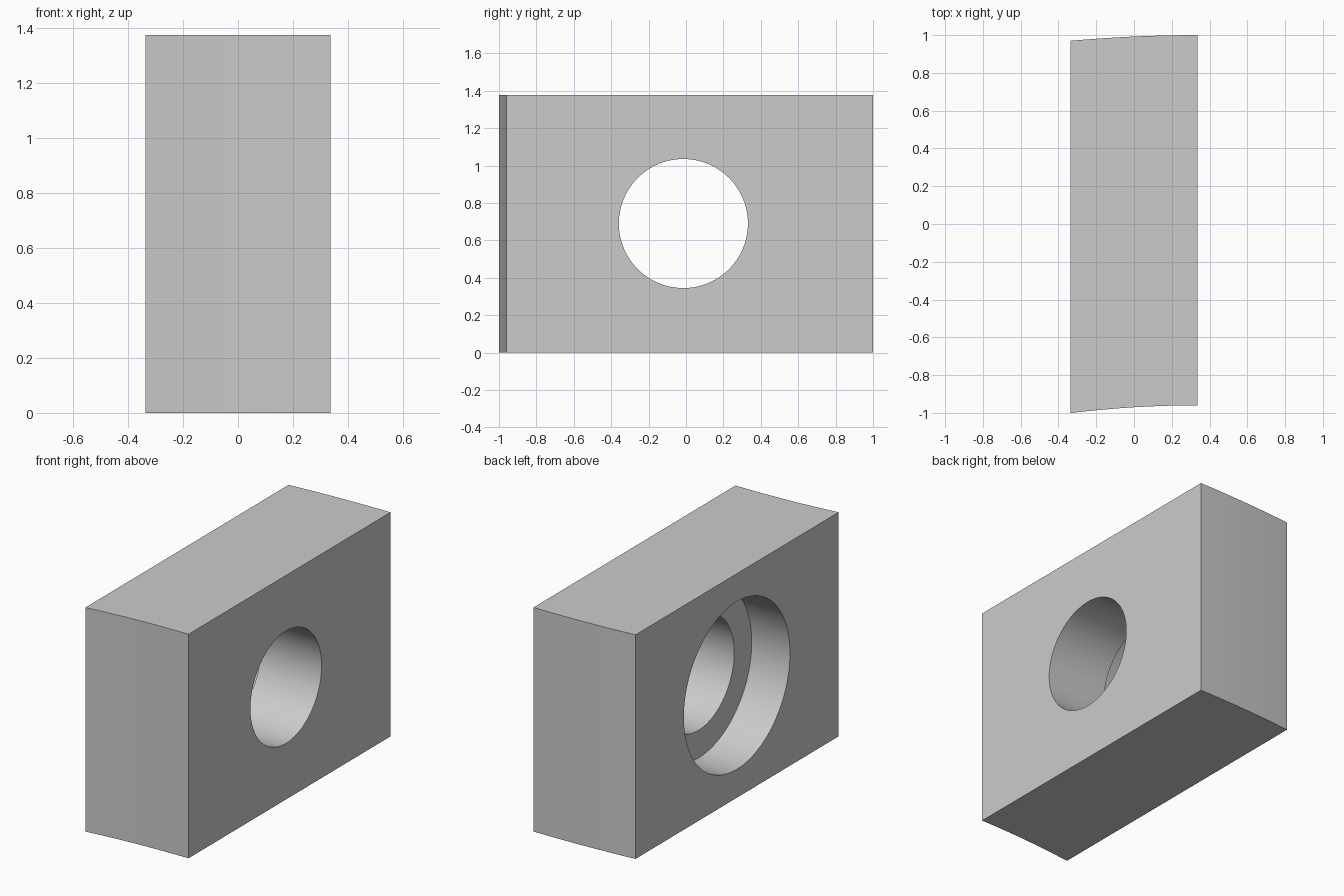
import bpy
import math

cube = bpy.data.objects.get("Cube")
if cube:
    bpy.data.objects.remove(cube, do_unlink=True)

HALF_X, HEIGHT = 0.336, 1.376
HOLE_Y, HOLE_Z = -0.014, 0.69

grey = bpy.data.materials.new("light grey")
grey.use_nodes = True
colour = (0.6, 0.6, 0.6, 1)
grey.diffuse_color = colour
grey.node_tree.nodes["Principled BSDF"].inputs["Base Color"].default_value = colour


def end_arc(radius, centre_y, steps=8):
    """Points of a shallow concentric arc, from the -x side to the +x side."""
    xs = [-HALF_X + 2 * HALF_X * i / steps for i in range(steps + 1)]
    return [(x, centre_y + math.sqrt(radius ** 2 - (x - HALF_X) ** 2)) for x in xs]


def cutter(name, radius, x_start, x_end):
    bpy.ops.mesh.primitive_cylinder_add(
        vertices=96, radius=radius, depth=x_end - x_start,
        location=((x_start + x_end) / 2, HOLE_Y, HOLE_Z),
        rotation=(0, math.pi / 2, 0))
    obj = bpy.context.object
    obj.name = name
    obj.data.materials.append(grey)
    return obj


# Block with curved front and back ends, extruded upwards from its plan outline
outline = end_arc(5.54, -6.5) + end_arc(7.5, -6.5)[::-1]
n = len(outline)
verts = [(x, y, z) for z in (0, HEIGHT) for x, y in outline]
faces = [list(range(n))[::-1], list(range(n, 2 * n))]
faces += [(i, (i + 1) % n, (i + 1) % n + n, i + n) for i in range(n)]
mesh = bpy.data.meshes.new("bored_block")
mesh.from_pydata(verts, [], faces)
mesh.materials.append(grey)
block = bpy.data.objects.new("bored_block", mesh)
bpy.context.collection.objects.link(block)

# Through hole, and the wider counterbore on the -x side
cutters = [cutter("through_hole_cutter", 0.345, -0.6, 0.6),
           cutter("counterbore_cutter", 0.515, -0.6, -HALF_X + 0.26)]
bpy.ops.object.select_all(action="DESELECT")
block.select_set(True)
bpy.context.view_layer.objects.active = block
for c in cutters:
    mod = block.modifiers.new(c.name, "BOOLEAN")
    mod.operation = "DIFFERENCE"
    mod.solver = "EXACT"
    mod.object = c
    bpy.ops.object.modifier_apply(modifier=mod.name)
for c in cutters:
    bpy.data.objects.remove(c, do_unlink=True)

bpy.ops.object.shade_smooth_by_angle(angle=math.radians(30))
